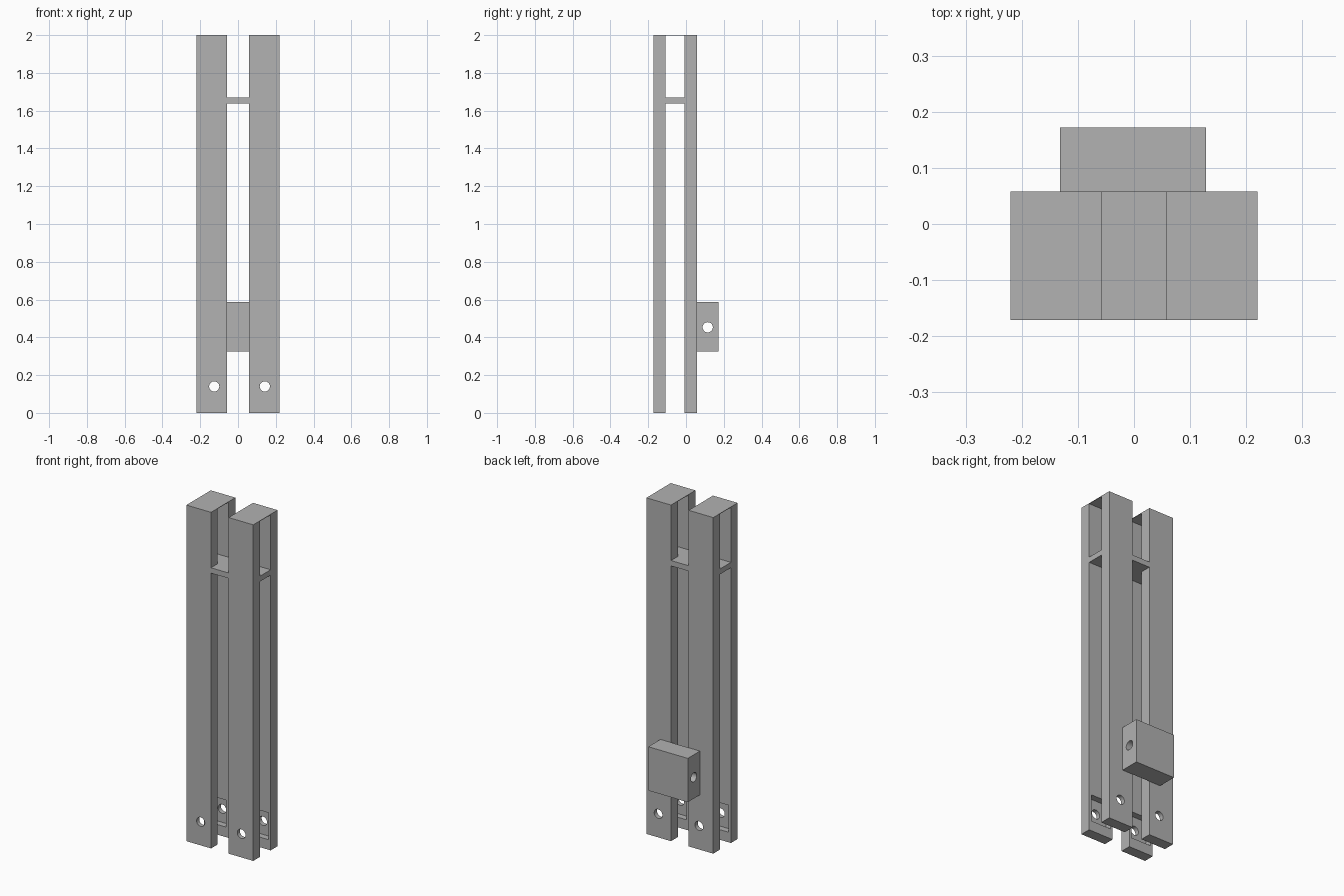
import bpy, bmesh, math
from mathutils import Matrix

default = bpy.data.objects.get("Cube")
if default:
    bpy.data.objects.remove(default, do_unlink=True)

grey = bpy.data.materials.new("plain_grey")
grey.use_nodes = True
GREY = (0.445, 0.445, 0.445, 1)
grey.diffuse_color = GREY
grey.node_tree.nodes["Principled BSDF"].inputs["Base Color"].default_value = GREY

# Main dimensions
X_IN, X_OUT = 0.058, 0.22
FRONT, FRONT_IN, BACK_IN, BACK = -0.171, -0.108, -0.007, 0.058
HEIGHT = 2.0
HOLE_R, HOLE_Z = 0.027, 0.14


def finish(name, bm):
    bmesh.ops.recalc_face_normals(bm, faces=bm.faces)
    mesh = bpy.data.meshes.new(name)
    bm.to_mesh(mesh)
    bm.free()
    obj = bpy.data.objects.new(name, mesh)
    bpy.context.collection.objects.link(obj)
    mesh.materials.append(grey)
    return obj


def box(name, x, y, z):
    bm = bmesh.new()
    size = [b - a for a, b in (x, y, z)]
    mid = [(a + b) / 2 for a, b in (x, y, z)]
    bmesh.ops.create_cube(bm, size=1, matrix=Matrix.Translation(mid) @ Matrix.Diagonal((*size, 1)))
    return finish(name, bm)


def rod(centre, axis, length):
    bm = bmesh.new()
    turn = Matrix.Rotation(math.pi / 2, 4, "Y" if axis == "X" else "X")
    bmesh.ops.create_cone(bm, cap_ends=True, segments=32, radius1=HOLE_R, radius2=HOLE_R,
                          depth=length, matrix=Matrix.Translation(centre) @ turn)
    return finish("hole_cutter", bm)


def cut(obj, cutter):
    cutter.hide_render = True
    mod = obj.modifiers.new("cut", "BOOLEAN")
    mod.operation, mod.solver, mod.object = "DIFFERENCE", "EXACT", cutter
    bpy.ops.object.select_all(action="DESELECT")
    obj.select_set(True)
    bpy.context.view_layer.objects.active = obj
    bpy.ops.object.modifier_apply(modifier=mod.name)
    bpy.data.objects.remove(cutter, do_unlink=True)


def smooth(obj):
    bpy.ops.object.select_all(action="DESELECT")
    obj.select_set(True)
    bpy.context.view_layer.objects.active = obj
    bpy.ops.object.shade_smooth_by_angle(angle=math.radians(30))


# Four uprights, each with an inner pocket and a bolt hole near the foot
POCKET = 0.038
for side, x, hole_x in (("right", (-X_OUT, -X_IN), -0.126), ("left", (X_IN, X_OUT), 0.142)):
    rows = (("front", (FRONT, FRONT_IN), (FRONT_IN - POCKET, FRONT_IN + POCKET)),
            ("back", (BACK_IN, BACK), (BACK_IN - POCKET, BACK_IN + POCKET)))
    for row, y, pocket_y in rows:
        upright = box(f"{row}_{side}_upright", x, y, (0, HEIGHT))
        cut(upright, box("pocket_cutter", (x[0] + 0.015, x[1] - 0.015), pocket_y,
                         (HOLE_Z - 0.08, HOLE_Z + 0.08)))
        cut(upright, rod((hole_x, sum(y) / 2, HOLE_Z), "Y", 0.15))
        smooth(upright)
    # Thin sheet closing the top between front and back uprights
    box(f"{side}_top_cap", x, (FRONT_IN, BACK_IN), (HEIGHT - 0.003, HEIGHT))

# Cross-shaped shelf filling the gaps between the uprights
bm = bmesh.new()
half = [(X_IN, FRONT), (X_IN, FRONT_IN), (X_OUT, FRONT_IN),
        (X_OUT, BACK_IN), (X_IN, BACK_IN), (X_IN, BACK)]
outline = half + [(-x, y) for x, y in reversed(half)]
base = bm.faces.new([bm.verts.new((x, y, 1.638)) for x, y in outline])
top = bmesh.ops.extrude_face_region(bm, geom=[base])["geom"]
bmesh.ops.translate(bm, vec=(0, 0, 0.032), verts=[v for v in top if isinstance(v, bmesh.types.BMVert)])
finish("cross_shelf", bm)

# Rear block with a sideways through hole
block = box("rear_block", (-0.132, 0.128), (BACK, 0.172), (0.326, 0.587))
cut(block, rod((0, 0.115, 0.453), "X", 0.6))
smooth(block)
